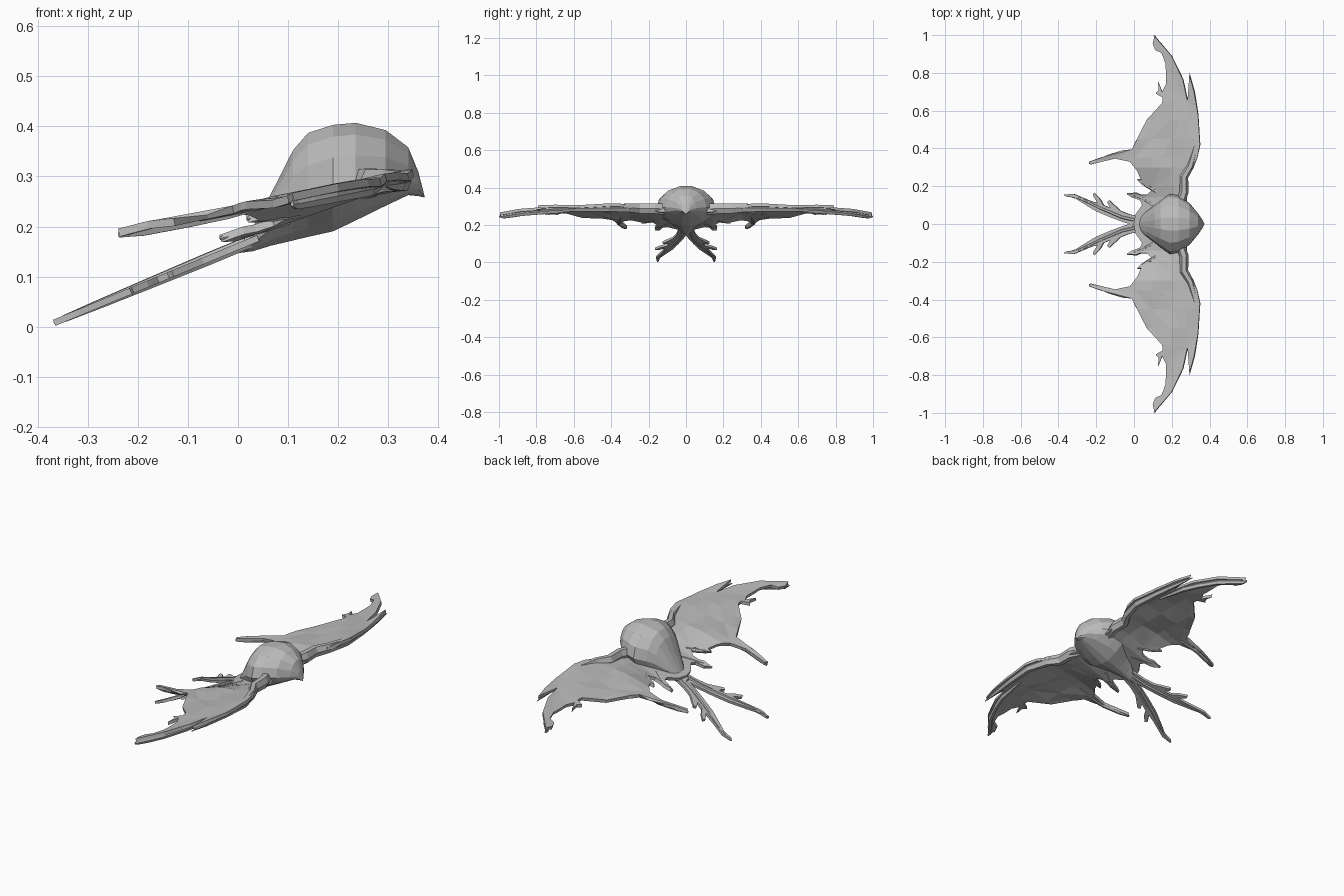
import bpy, bmesh, math
from mathutils import Vector

cube = bpy.data.objects.get("Cube")
if cube:
    bpy.data.objects.remove(cube, do_unlink=True)

GREY = (0.5, 0.5, 0.5, 1)
skin = bpy.data.materials.new("grey_skin")
skin.use_nodes = True
skin.diffuse_color = GREY
skin.node_tree.nodes["Principled BSDF"].inputs["Base Color"].default_value = GREY


def finish(bm, name, thickness=0, mirrored=True):
    """Turn a bmesh into a flat-shaded object, optionally thick and mirrored."""
    mesh = bpy.data.meshes.new(name)
    bm.to_mesh(mesh)
    bm.free()
    mesh.materials.append(skin)
    obj = bpy.data.objects.new(name, mesh)
    bpy.context.collection.objects.link(obj)
    if thickness:
        solid = obj.modifiers.new("thickness", 'SOLIDIFY')
        solid.thickness, solid.offset = thickness, 0
    if mirrored:
        mirror = obj.modifiers.new("mirror", 'MIRROR')
        mirror.use_axis = (False, True, False)
        mirror.use_mirror_merge = False
    return obj


def sheet(name, outline, height, thickness, cuts_x=(), cuts_y=()):
    """Fill an outline, cut it into facets and lift it to a height function."""
    bm = bmesh.new()
    face = bm.faces.new([bm.verts.new((x, y, 0)) for x, y in outline])
    face.normal_update()
    if face.normal.z < 0:
        face.normal_flip()
    bmesh.ops.triangulate(bm, faces=[face], ngon_method='EAR_CLIP')
    for axis, cuts in ((Vector((1, 0, 0)), cuts_x), (Vector((0, 1, 0)), cuts_y)):
        for c in cuts:
            bmesh.ops.bisect_plane(bm, geom=bm.verts[:] + bm.edges[:] + bm.faces[:],
                                   plane_co=axis * c, plane_no=axis)
    for v in bm.verts:
        v.co.z = height(v.co.x, v.co.y)
    bm.normal_update()
    return finish(bm, name, thickness)


def loft(name, rings, mirrored):
    """Skin a list of closed rings and cap both ends."""
    bm = bmesh.new()
    loops = [[bm.verts.new(p) for p in ring] for ring in rings]
    n = len(loops[0])
    for a, b in zip(loops, loops[1:]):
        for i in range(n):
            j = (i + 1) % n
            bm.faces.new((a[i], a[j], b[j], b[i]))
    bm.faces.new(loops[0])
    bm.faces.new(loops[-1])
    bmesh.ops.recalc_face_normals(bm, faces=bm.faces[:])
    return finish(bm, name, mirrored=mirrored)


def wing_height(x, y):
    """Sloping wing plane that sinks into the belly close to the body."""
    wing = 0.235 + 0.2 * x
    skirt = 0.18 + 0.35 * x
    t = min(max((y - 0.14) / 0.16, 0), 1)
    ripple = 0.004 * math.sin(x * 23 + y * 17)
    return skirt + (wing - skirt) * t + ripple * t


def arm_height(x, y):
    """Raised at the shoulder, tucked under the membrane further out."""
    return 0.235 + 0.2 * x - 0.012 * min(max((y - 0.25) * 5, 0), 1)


def tail_height(x, y):
    return 0.16 + 0.415 * x


def tube(name, path, height, sides=6):
    """Tapered oval limb through (x, y, radius) points."""
    pts = [Vector((x, y, height(x, y))) for x, y, r in path]
    rings = []
    for i, p in enumerate(pts):
        way = (pts[min(i + 1, len(pts) - 1)] - pts[max(i - 1, 0)]).normalized()
        side = way.cross(Vector((0, 0, 1))).normalized()
        up = side.cross(way)
        r = path[i][2]
        rings.append([p + side * r * 0.75 * math.cos(a) + up * r * math.sin(a)
                      for a in (math.tau * k / sides for k in range(sides))])
    return loft(name, rings, True)


# Body: cross-sections along x as (x, half width, top, widest height, keel)
sections = [
    (-.01, .015, .17, .16, .145), (.03, .035, .2, .18, .15), (.065, .065, .265, .22, .16),
    (.11, .1, .355, .255, .17), (.14, .125, .39, .27, .177), (.19, .16, .406, .285, .188),
    (.235, .15, .41, .29, .21), (.295, .11, .395, .295, .24), (.34, .055, .36, .29, .262),
    (.36, .025, .31, .285, .26), (.372, .003, .263, .261, .258)]
body_rings = []
for x, w, top, mid, keel in sections:
    ring = []
    for k in range(14):
        a = math.tau * (k + 0.5) / 14 + math.tau / 28
        c, s = math.cos(a), math.sin(a)
        # round dome above, sharper keel below
        if s < 0:
            c = math.copysign(abs(c) ** 1.3, c)
        ring.append((x, w * c, mid + s * (top - mid if s > 0 else mid - keel)))
    body_rings.append(ring)
loft("body", body_rings, False)

# Wing membrane with ragged trailing edge and belly skirt
wing = [
    (.27, 0), (.28, .16), (.275, .24), (.285, .29), (.31, .29), (.335, .35), (.35, .42),
    (.34, .58), (.32, .7), (.295, .79), (.285, .65), (.26, .765), (.2, .89), (.11, .995),
    (.1, .955), (.115, .92), (.148, .907), (.17, .845), (.17, .74), (.15, .7), (.127, .755),
    (.132, .71), (.115, .69), (.153, .67), (.15, .64), (.07, .553), (.005, .43),
    (-.01, .395), (-.06, .383), (-.127, .368), (-.238, .33), (-.23, .315), (-.1, .348),
    (-.02, .33), (.02, .28), (.04, .235), (.018, .235), (.045, .21), (.09, .2), (.1, .185),
    (.07, .155), (.035, .155), (.01, .165), (-.035, .16), (-.005, .14), (.035, .125),
    (.045, .1), (.01, .05), (0, 0)]
sheet("wing_membrane", wing, wing_height, 0.016,
      (.1, .2, .28), [.14, .2, .3, .35, .45, .55, .65, .8])

# Thick arm along the leading edge, plus finger and trailing spur
tube("wing_arm", [(.24, .1, .034), (.265, .17, .032), (.265, .25, .03), (.3, .31, .026),
                  (.33, .42, .022), (.322, .56, .018), (.306, .7, .012), (.294, .8, .002)],
     arm_height)
tube("wing_finger", [(.285, .54, .006), (.262, .7, .016), (.235, .78, .016), (.19, .88, .015),
                     (.145, .94, .015), (.115, .975, .013), (.108, .998, .005)], arm_height)
tube("wing_spur", [(.06, .345, .004), (-.02, .357, .011), (-.1, .357, .012),
                   (-.19, .335, .012), (-.238, .322, .006)], arm_height)

# Forked tail with small barbs
tail = [
    (.05, 0), (.04, .04), (-.02, .05), (-.07, .07), (-.13, .125), (-.14, .115), (-.125, .085),
    (-.16, .1), (-.18, .135), (-.21, .165), (-.215, .15), (-.19, .11), (-.23, .122),
    (-.32, .16), (-.367, .155), (-.36, .145), (-.315, .14), (-.285, .12), (-.2, .068),
    (-.13, .038), (-.05, .008), (-.02, 0)]
sheet("tail_fork", tail, tail_height, 0.013, (-.25, -.1))
tube("tail_rib", [(.03, .015, .014), (-.06, .035, .014), (-.18, .085, .012),
                  (-.28, .133, .01), (-.345, .151, .008), (-.368, .152, .003)], tail_height)

# Barbs along the belly skirt
for number, path in enumerate((
        [(.12, .17, .012), (.07, .2, .011), (.04, .22, .009), (.018, .236, .004)],
        [(.1, .1, .012), (.045, .135, .011), (.005, .152, .009), (-.036, .162, .004)])):
    tube("skirt_barb_%d" % (number + 1), path, wing_height)
